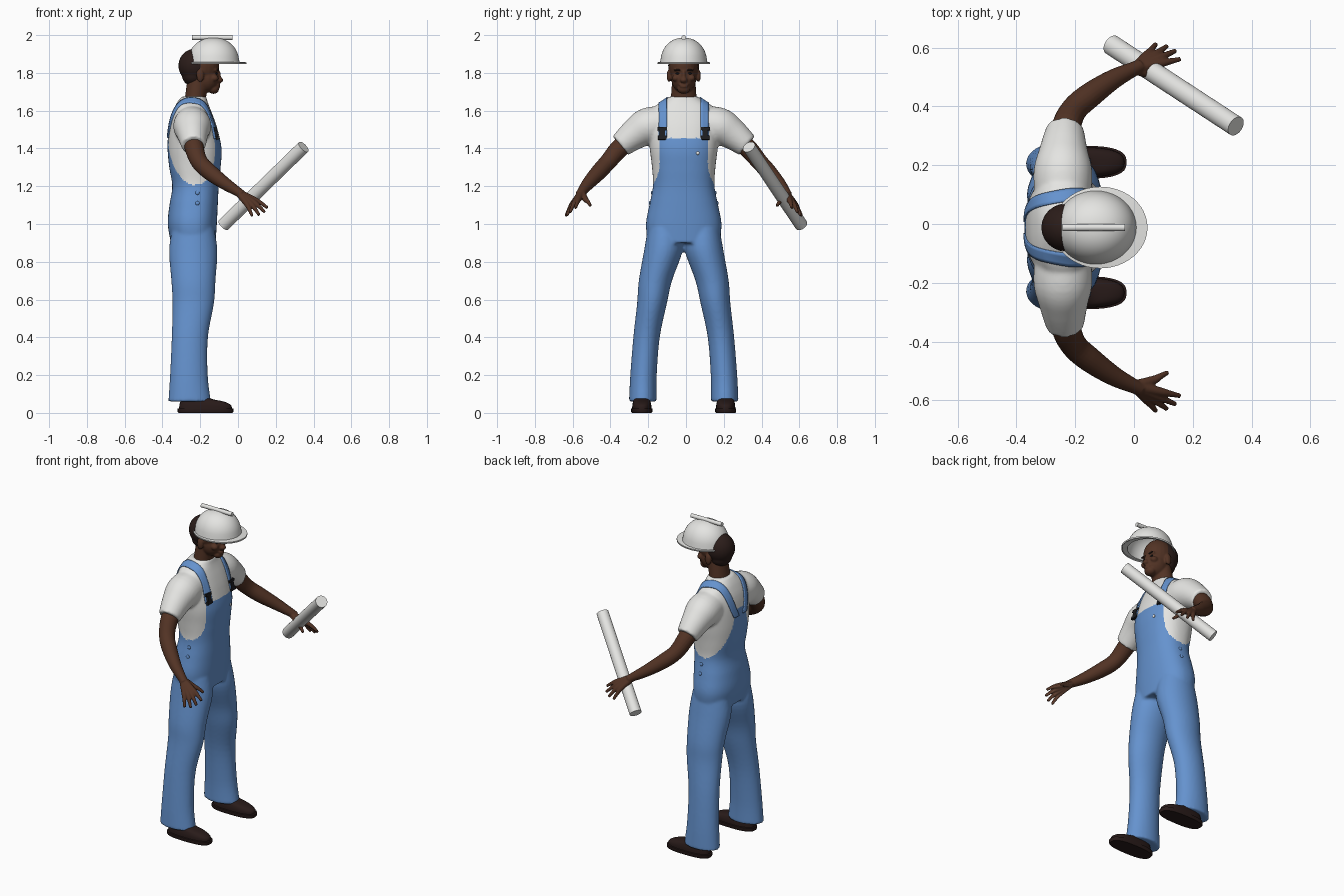
import bpy, bmesh, math
from mathutils import Vector, Matrix
from mathutils.bvhtree import BVHTree

if "Cube" in bpy.data.objects:
    bpy.data.objects.remove(bpy.data.objects["Cube"])

CY = -0.012          # plane of symmetry of the figure
made = []


def material(name, rgb):
    m = bpy.data.materials.new(name)
    m.use_nodes = True
    m.diffuse_color = (*rgb, 1)
    m.node_tree.nodes["Principled BSDF"].inputs["Base Color"].default_value = (*rgb, 1)
    return m


WHITE = material("white", (0.78, 0.78, 0.76))
BLUE = material("denim blue", (0.13, 0.29, 0.62))
SKIN = material("brown skin", (0.085, 0.033, 0.018))
PALM = material("palm brown", (0.17, 0.075, 0.045))
HAIR = material("dark hair", (0.024, 0.012, 0.01))
SHOE = material("dark leather", (0.022, 0.011, 0.01))
BLACK = material("buckle black", (0.012, 0.012, 0.014))


def smooth(pts, n=5):
    """Catmull-Rom interpolation of tuples of any length."""
    out = []
    for i in range(len(pts) - 1):
        a, b, c, d = (pts[max(0, min(len(pts) - 1, i + k))] for k in (-1, 0, 1, 2))
        for j in range(n):
            t = j / n
            out.append([0.5 * (2 * q + (r - p) * t + (2 * p - 5 * q + 4 * r - s) * t * t
                               + (3 * q - p - 3 * r + s) * t ** 3)
                        for p, q, r, s in zip(a, b, c, d)])
    return out + [list(pts[-1])]


def loft(bm, rings, n=32, power=2, bottom=True):
    """Skin rings given as (centre, u axis, v axis)."""
    loops = []
    for c, u, v in rings:
        loop = []
        for k in range(n):
            a = 2 * math.pi * k / n
            x, y = (math.copysign(abs(f(a)) ** (2 / power), f(a)) for f in (math.cos, math.sin))
            loop.append(bm.verts.new(c + u * x + v * y))
        loops.append(loop)
    for p, q in zip(loops, loops[1:]):
        for k in range(n):
            bm.faces.new((p[k], p[(k + 1) % n], q[(k + 1) % n], q[k]))
    bm.faces.new(loops[-1])
    if bottom:
        bm.faces.new(loops[0])


def stack(bm, pts, **kw):
    """Horizontal ellipses: (x, y from symmetry plane, z, rx, ry)."""
    loft(bm, [(Vector((x, y + CY, z)), Vector((rx, 0, 0)), Vector((0, ry, 0)))
              for x, y, z, rx, ry in pts], **kw)


def tube(bm, pts, n=20):
    """Round tube through (x, y from symmetry plane, z, radius)."""
    cs = [Vector((p[0], p[1] + CY, p[2])) for p in pts]
    rings = []
    for i, c in enumerate(cs):
        t = (cs[min(i + 1, len(cs) - 1)] - cs[max(i - 1, 0)]).normalized()
        u = t.cross(Vector((0, 0, 1))).normalized()
        rings.append((c, u * pts[i][3], t.cross(u) * pts[i][3]))
    loft(bm, rings, n)


def blob(bm, centre, radii):
    x, y, z = centre
    bmesh.ops.create_uvsphere(bm, u_segments=24, v_segments=16, radius=1,
                              matrix=Matrix.Translation((x, y + CY, z)) @ Matrix.Diagonal((*radii, 1)))


def finish(name, bm, *mats, voxel=0, soften=4, thick=0):
    bmesh.ops.recalc_face_normals(bm, faces=bm.faces)
    me = bpy.data.meshes.new(name)
    bm.to_mesh(me)
    bm.free()
    ob = bpy.data.objects.new(name, me)
    bpy.context.collection.objects.link(ob)
    if voxel:        # fuse the overlapping volumes into one skin
        r = ob.modifiers.new("fuse", 'REMESH')
        r.mode, r.voxel_size = 'VOXEL', voxel
        s = ob.modifiers.new("soften", 'SMOOTH')
        s.iterations, s.factor = soften, 0.5
        ob.data = bpy.data.meshes.new_from_object(
            ob.evaluated_get(bpy.context.evaluated_depsgraph_get()))
        ob.modifiers.clear()
    if thick:
        ob.modifiers.new("thickness", 'SOLIDIFY').thickness = thick
    ob.data.materials.clear()
    for m in mats:
        ob.data.materials.append(m)
    made.append(ob)
    return ob


def surface(ob):
    return BVHTree.FromPolygons([v.co for v in ob.data.vertices],
                                [p.vertices[:] for p in ob.data.polygons])


# Clothes: torso, legs and sleeves fused, then coloured by region
bm = bmesh.new()
stack(bm, smooth([(-.237, 0, .90, .118, .19), (-.242, 0, 1.0, .13, .20), (-.235, 0, 1.1, .128, .182),
                  (-.225, 0, 1.2, .123, .163), (-.228, 0, 1.3, .136, .168), (-.23, 0, 1.4, .143, .18),
                  (-.238, 0, 1.5, .13, .187), (-.243, 0, 1.57, .112, .18), (-.243, 0, 1.62, .092, .155),
                  (-.24, 0, 1.65, .078, .11), (-.233, 0, 1.675, .065, .075)]), n=48, power=2.3)
for s in (-1, 1):
    stack(bm, smooth([(-.237, s * .1, .98, .11, .09), (-.237, s * .108, .86, .128, .102),
                      (-.236, s * .15, .7, .117, .088), (-.237, s * .168, .58, .11, .079),
                      (-.255, s * .197, .4, .096, .07), (-.26, s * .213, .2, .1, .07),
                      (-.256, s * .217, .06, .113, .073)]))
    tube(bm, smooth([(-.242, s * .1, 1.53, .095), (-.242, s * .19, 1.515, .1),
                     (-.24, s * .26, 1.475, .083), (-.235, s * .335, 1.415, .064)]), n=32)
clothes = finish("overalls_and_shirt", bm, WHITE, BLUE, voxel=.008, soften=6)
for p in clothes.data.polygons:
    x, y, z = p.center
    y = abs(y - CY)
    if x > -.23:
        blue = z < 1.455 and y < .128 + .04 * max(0, (1.32 - z) / .12) ** 2
    else:
        blue = z < 1.5 and y < .05 + .11 * ((1.5 - z) / .29) ** 1.5
    p.material_index = int(z < 1.2 or blue)

# Straps laid over the shoulders, with buckles
skin_of = surface(clothes)


def over_shoulder(y, deg, lift):
    d = Vector((math.cos(math.radians(deg)), 0, math.sin(math.radians(deg))))
    hit, normal, _, _ = skin_of.ray_cast(Vector((-.24, y + CY, 1.4)) + d * .6, -d)
    return hit + normal * lift


for s, side in ((-1, "right"), (1, "left")):
    bm = bmesh.new()
    rows = []
    for i in range(37):
        deg = 24 + 132 * i / 36
        mid = .11 - .07 * max(0, (deg - 85) / 71) ** 1.2
        rows.append([bm.verts.new(over_shoulder(s * mid + w * .0105, deg, .006)) for w in (-2, -1, 0, 1, 2)])
    for a, b in zip(rows, rows[1:]):
        for k in range(4):
            bm.faces.new((a[k], a[k + 1], b[k + 1], b[k]))
    finish(side + "_strap", bm, BLUE, thick=.008)

    bm = bmesh.new()
    for deg, w, h in ((24, .046, .02), (33, .028, .04), (42, .05, .016)):
        p = over_shoulder(s * .11, deg, .008)
        bmesh.ops.create_cube(bm, size=1, matrix=Matrix.Translation(p) @ Matrix.Rotation(-.2, 4, 'Y')
                              @ Matrix.Diagonal((.014, w, h, 1)))
    finish(side + "_buckle", bm, BLACK)

    # Hip buttons
    bm = bmesh.new()
    for z in (1.11, 1.165):
        hit = skin_of.ray_cast(Vector((-.215, s, z)), Vector((0, -s, 0)))[0]
        blob(bm, hit - Vector((0, CY, 0)), (.011, .006, .011))
    finish(side + "_hip_buttons", bm, BLUE)

    # Shoes: sole and upper
    bm = bmesh.new()
    y = s * .222
    stack(bm, [(-.172, y, 0, .143, .052), (-.172, y, .006, .147, .056), (-.172, y, .022, .147, .056),
               (-.172, y, .024, .141, .051)], power=2.7)
    stack(bm, smooth([(-.172, y, .02, .14, .051), (-.174, y, .042, .136, .05), (-.19, y, .06, .115, .046),
                      (-.225, y, .078, .075, .042), (-.25, y, .12, .05, .04)], 4), power=2.5)
    finish(side + "_shoe", bm, SHOE)

    # Arms with fingers fanned from the wrist
    bm = bmesh.new()
    tube(bm, smooth([(-.24, s * .24, 1.48, .055), (-.232, s * .335, 1.405, .051), (-.205, s * .4, 1.33, .045),
                     (-.15, s * .45, 1.275, .043), (-.07, s * .505, 1.215, .034), (0, s * .54, 1.17, .025),
                     (.02, s * .55, 1.155, .024)]))
    for tip in ((.157, .573, 1.085), (.142, .602, 1.062), (.113, .618, 1.046), (.075, .625, 1.042),
                (.115, .493, 1.095)):
        x, y, z = tip
        thumb = y < .5
        knuckle = (.065, .52, 1.13) if thumb else (x * .52 + .005, .54 + (y - .54) * .55, 1.165 + (z - 1.165) * .45)
        tube(bm, smooth([(.002, s * .54, 1.166, .02), (knuckle[0], s * knuckle[1], knuckle[2], .0155),
                         (x * .45 + knuckle[0] * .55, s * (y * .45 + knuckle[1] * .55),
                          z * .45 + knuckle[2] * .55 + .004, .0115), (x, s * y, z, .008)]), n=12)
    arm = finish(side + "_arm", bm, SKIN, PALM, voxel=.004, soften=3)
    palm_dir = Vector((-.48, -s * .43, -.77))
    for p in arm.data.polygons:
        p.material_index = int(p.center.x > .01 and p.normal.dot(palm_dir) > .45)

# Bib button
bm = bmesh.new()
hit = skin_of.ray_cast(Vector((1, .062, 1.375)), Vector((-1, 0, 0)))[0]
blob(bm, hit - Vector((0, CY, 0)), (.005, .009, .009))
finish("bib_button", bm, WHITE)

# Head and neck
bm = bmesh.new()
stack(bm, [(-.238, 0, 1.58, .06, .075), (-.225, 0, 1.67, .056, .068), (-.21, 0, 1.78, .056, .06)])
for centre, radii in (((-.197, 0, 1.835), (.097, .078, .1)), ((-.173, 0, 1.77), (.073, .066, .076)),
                      ((-.13, 0, 1.715), (.03, .034, .026)), ((-.1, 0, 1.762), (.022, .019, .016)),
                      ((-.106, 0, 1.785), (.016, .011, .03)), ((-.123, 0, 1.815), (.022, .054, .014)),
                      ((-.11, 0, 1.737), (.015, .027, .006)), ((-.108, 0, 1.727), (.015, .023, .006))):
    blob(bm, centre, radii)
for s in (-1, 1):
    blob(bm, (-.2, s * .078, 1.785), (.02, .012, .034))
    blob(bm, (-.125, s * .042, 1.772), (.022, .02, .018))
head = finish("head", bm, SKIN, voxel=.005, soften=3)

# Eyes and brows set on the face
face = surface(head)
for name, mat, z, radii in (("eye", BLACK, 1.797, (.005, .013, .005)), ("brow", HAIR, 1.815, (.005, .021, .005))):
    bm = bmesh.new()
    for s in (-1, 1):
        hit = face.ray_cast(Vector((1, CY + s * .031, z)), Vector((-1, 0, 0)))[0]
        blob(bm, hit - Vector((0, CY, 0)), radii)
    finish(name + "s", bm, mat)

bm = bmesh.new()
blob(bm, (-.228, 0, 1.838), (.088, .083, .09))
blob(bm, (-.235, 0, 1.785), (.062, .068, .055))
finish("hair", bm, HAIR, voxel=.006)

# Hard hat: brim, dome and ridge
bm = bmesh.new()
shell = [(-.115, 0, 1.847, .161, .139), (-.115, 0, 1.856, .161, .139), (-.13, 0, 1.858, .138, .125)]
for i in range(1, 13):
    a = math.radians(88) * i / 12
    shell.append((-.13, 0, 1.858 + .128 * math.sin(a), .136 * math.cos(a) ** .9, .123 * math.cos(a) ** .9))
stack(bm, shell, n=48, bottom=False)
finish("hard_hat", bm, WHITE, thick=.005)

bm = bmesh.new()
tube(bm, [(-.243, 0, 1.987, .0125), (-.03, 0, 1.987, .0125)])
finish("hard_hat_ridge", bm, WHITE)

# Rolled paper in the left hand
bm = bmesh.new()
tube(bm, [(-.077, .622, .995, .035), (.347, .345, 1.408, .035)], n=32)
finish("paper_roll", bm, WHITE)

bpy.ops.object.select_all(action='DESELECT')
for ob in made:
    ob.select_set(True)
bpy.context.view_layer.objects.active = made[0]
bpy.ops.object.shade_smooth_by_angle(angle=math.radians(45))
